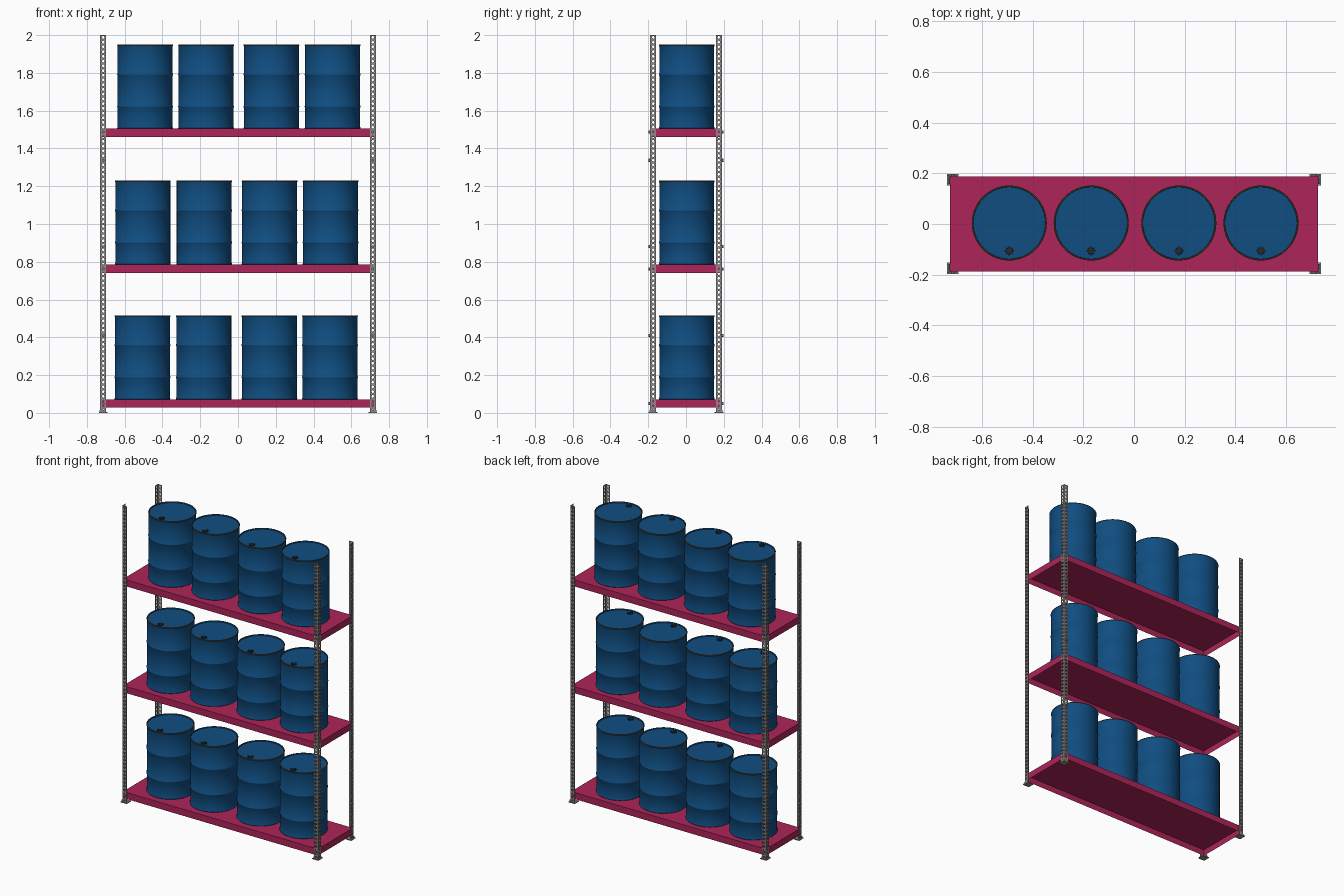
import bpy, bmesh, math
from mathutils import Matrix

if "Cube" in bpy.data.objects:
    bpy.data.objects.remove(bpy.data.objects["Cube"])


def mat(name, rgb):
    m = bpy.data.materials.new(name)
    m.diffuse_color = (*rgb, 1)
    m.use_nodes = True
    m.node_tree.nodes["Principled BSDF"].inputs["Base Color"].default_value = m.diffuse_color
    return m


RED = mat("crimson_shelf", (0.42, 0.018, 0.10))
BLUE = mat("drum_blue", (0.005, 0.075, 0.22))
STEEL = mat("grey_steel", (0.27, 0.26, 0.25))
BROWN = mat("rim_brown", (0.10, 0.075, 0.03))
DARK = mat("bung_dark", (0.02, 0.022, 0.025))


def finish(bm, name, mats):
    me = bpy.data.meshes.new(name)
    bm.to_mesh(me)
    bm.free()
    for m in mats:
        me.materials.append(m)
    ob = bpy.data.objects.new(name, me)
    bpy.context.collection.objects.link(ob)
    return ob


def smooth(ob):
    bpy.ops.object.select_all(action='DESELECT')
    ob.select_set(True)
    bpy.context.view_layer.objects.active = ob
    bpy.ops.object.shade_smooth_by_angle(angle=math.radians(35))


def add_box(bm, lo, hi):
    c = [(a + b) / 2 for a, b in zip(lo, hi)]
    s = [abs(b - a) for a, b in zip(lo, hi)]
    bmesh.ops.create_cube(bm, size=1, matrix=Matrix.Translation(c) @ Matrix.Diagonal((*s, 1)))


# Shelf: pressed tray, open underneath
def shelf(name, top):
    bm = bmesh.new()
    add_box(bm, (-0.7265, -0.1865, top - 0.044), (0.7265, 0.1865, top))
    bm.faces.ensure_lookup_table()
    under = min(bm.faces, key=lambda f: f.calc_center_median().z)
    bmesh.ops.inset_individual(bm, faces=[under], thickness=0.006)
    bmesh.ops.translate(bm, verts=under.verts, vec=(0, 0, 0.038))
    finish(bm, name, [RED])


# Post: slotted steel angle, two flanges meeting at the outer corner
W, PITCH, CELLS = 0.030, 0.025, 80


def post(name, sx, sy):
    bm = bmesh.new()
    x0, y0 = 0.7285, 0.1885
    flanges = (lambda u, v: (sx * (x0 - u), sy * y0, v),
               lambda u, v: (sx * x0, sy * (y0 - u), v))
    for place in flanges:
        for i in range(CELLS):
            cu, cv = W / 2, (i + 0.5) * PITCH
            outer, inner = [], []
            for k in range(8):
                a = k * math.pi / 4
                c, s = math.cos(a), math.sin(a)
                q = max(abs(c), abs(s))
                outer.append(bm.verts.new(place(cu + c / q * W / 2, cv + s / q * PITCH / 2)))
                inner.append(bm.verts.new(place(cu + c * 0.0065, cv + s * 0.008)))
            for k in range(8):
                j = (k + 1) % 8
                bm.faces.new((outer[k], outer[j], inner[j], inner[k]))
    bmesh.ops.remove_doubles(bm, verts=bm.verts, dist=0.0003)
    bmesh.ops.recalc_face_normals(bm, faces=bm.faces)
    ob = finish(bm, name, [STEEL])
    sol = ob.modifiers.new("sheet_thickness", 'SOLIDIFY')
    sol.thickness = 0.003
    sol.offset = 0
    # foot plate with a short upright collar
    bm = bmesh.new()
    add_box(bm, (sx * 0.692, sy * 0.152, 0), (sx * 0.737, sy * 0.198, 0.006))
    add_box(bm, (sx * 0.698, sy * 0.1895, 0), (sx * 0.733, sy * 0.1935, 0.016))
    add_box(bm, (sx * 0.7295, sy * 0.158, 0), (sx * 0.7335, sy * 0.1935, 0.016))
    finish(bm, name + "_foot", [STEEL])
    # hex bolts on the front or back flange
    bm = bmesh.new()
    for z in (0.0495, 0.41, 0.7625, 0.88, 1.3375, 1.4875):
        m = Matrix.Translation((sx * 0.7135, sy * 0.192, z)) @ Matrix.Rotation(math.pi / 2, 4, 'X')
        bmesh.ops.create_cone(bm, cap_ends=True, segments=6, radius1=0.008, radius2=0.008,
                              depth=0.012, matrix=m)
    finish(bm, name + "_bolts", [STEEL])


# Drum: lathed profile with two rolling hoops, rolled rims and a sunken lid
R, H, SEG = 0.1455, 0.445, 56


def hoop(z):
    return [(R, z - 0.006), (R + 0.002, z - 0.003), (R + 0.0025, z), (R + 0.002, z + 0.003), (R, z + 0.006)]


PROFILE = ([(R - 0.006, 0.007), (R - 0.004, 0), (R + 0.001, 0), (R + 0.0025, 0.003), (R + 0.001, 0.007), (R, 0.010)]
           + hoop(0.117) + hoop(0.287)
           + [(R, H - 0.010), (R + 0.001, H - 0.007), (R + 0.0025, H - 0.004), (R + 0.001, H),
              (R - 0.003, H), (R - 0.004, H - 0.007)])


def drum(name, x, y, z):
    bm = bmesh.new()
    rings = []
    for r, h in PROFILE:
        rings.append([bm.verts.new((x + r * math.cos(2 * math.pi * k / SEG),
                                    y + r * math.sin(2 * math.pi * k / SEG), z + h)) for k in range(SEG)])
    for i in range(len(rings) - 1):
        for k in range(SEG):
            j = (k + 1) % SEG
            f = bm.faces.new((rings[i][k], rings[i][j], rings[i + 1][j], rings[i + 1][k]))
            f.material_index = 1 if len(rings) - 4 <= i <= len(rings) - 3 else 0
    bm.faces.new(rings[0][::-1])
    bm.faces.new(rings[-1])
    smooth(finish(bm, name, [BLUE, BROWN]))
    # bung: round plug with a cross of grip lugs
    bm = bmesh.new()
    lid = z + H - 0.007
    by = y - 0.110
    bmesh.ops.create_cone(bm, cap_ends=True, segments=16, radius1=0.013, radius2=0.012, depth=0.006,
                          matrix=Matrix.Translation((x, by, lid + 0.002)))
    for k in range(4):
        m = (Matrix.Translation((x, by, lid + 0.003)) @ Matrix.Rotation(k * math.pi / 4, 4, 'Z')
             @ Matrix.Diagonal((0.036, 0.005, 0.007, 1)))
        bmesh.ops.create_cube(bm, size=1, matrix=m)
    finish(bm, name + "_bung", [DARK])


for sx, a in ((-1, "left"), (1, "right")):
    for sy, b in ((-1, "front"), (1, "back")):
        post(f"{b}_{a}_post", sx, sy)

LEVELS = (("lower", 0.0715, (-0.506, -0.181, 0.166, 0.487)),
          ("middle", 0.785, (-0.504, -0.179, 0.167, 0.490)),
          ("upper", 1.5045, (-0.492, -0.169, 0.177, 0.501)))
for level, top, xs in LEVELS:
    shelf(level + "_shelf", top)
    for n, x in enumerate(xs, 1):
        drum(f"{level}_drum_{n}", x, 0.004, top)
